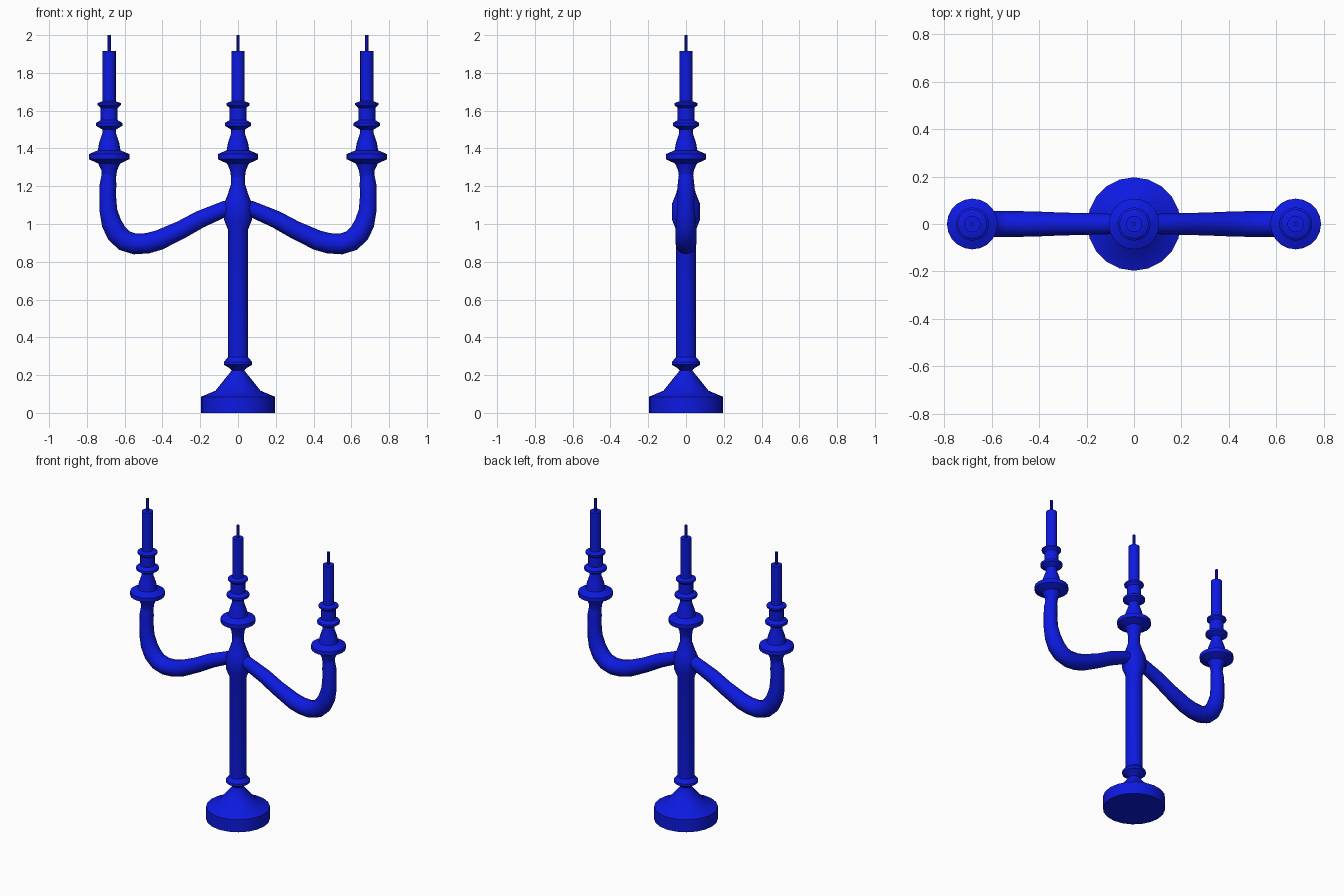
import bpy, math

if "Cube" in bpy.data.objects:
    bpy.data.objects.remove(bpy.data.objects["Cube"])

blue = bpy.data.materials.new("blue_metal")
blue.diffuse_color = (0.004, 0.01, 0.75, 1)
blue.use_nodes = True
blue.node_tree.nodes["Principled BSDF"].inputs["Base Color"].default_value = blue.diffuse_color
ARM_X = 0.682


def finish(obj, angle=40):
    obj.data.materials.clear()
    obj.data.materials.append(blue)
    bpy.ops.object.select_all(action='DESELECT')
    obj.select_set(True)
    bpy.context.view_layer.objects.active = obj
    bpy.ops.object.shade_smooth_by_angle(angle=math.radians(angle))


def lathe(name, profile, x=0.0, n=20):
    """Closed turned solid from (radius, z) pairs."""
    verts, faces = [], []
    for r, z in profile:
        for i in range(n):
            a = 2 * math.pi * i / n
            verts.append((x + r * math.cos(a), r * math.sin(a), z))
    for k in range(len(profile) - 1):
        for i in range(n):
            j = (i + 1) % n
            faces.append((k * n + i, k * n + j, (k + 1) * n + j, (k + 1) * n + i))
    faces.append(tuple(reversed(range(n))))
    faces.append(tuple(range(len(verts) - n, len(verts))))
    mesh = bpy.data.meshes.new(name)
    mesh.from_pydata(verts, [], faces)
    obj = bpy.data.objects.new(name, mesh)
    bpy.context.collection.objects.link(obj)
    finish(obj)


def tube(name, path, side):
    """Swept arm from (x, z, radius) points."""
    curve = bpy.data.curves.new(name, 'CURVE')
    curve.dimensions = '3D'
    curve.bevel_depth = 1.0
    curve.bevel_resolution = 4
    curve.use_fill_caps = True
    spline = curve.splines.new('POLY')
    spline.points.add(len(path) - 1)
    for p, (x, z, r) in zip(spline.points, path):
        p.co = (side * x, 0, z, 1)
        p.radius = r
    obj = bpy.data.objects.new(name, curve)
    bpy.context.collection.objects.link(obj)
    bpy.ops.object.select_all(action='DESELECT')
    obj.select_set(True)
    bpy.context.view_layer.objects.active = obj
    bpy.ops.object.convert(target='MESH')
    finish(bpy.context.view_layer.objects.active, 60)


# Foot, collar, stem and central hub
lathe("base_foot", [(0.197, 0), (0.197, 0.085), (0.12, 0.117), (0.033, 0.225), (0.033, 0.24)])
lathe("stem_collar", [(0.033, 0.225), (0.05, 0.24), (0.075, 0.255), (0.075, 0.27), (0.053, 0.295)])
lathe("stem", [(0.053, 0.28), (0.053, 0.97), (0.075, 1.025), (0.075, 1.105),
               (0.055, 1.155), (0.037, 1.21), (0.037, 1.27)])

# Candle holders and candles
holder = [(0.037, 1.25), (0.042, 1.285), (0.058, 1.32), (0.107, 1.343), (0.107, 1.37),
          (0.06, 1.39), (0.053, 1.43), (0.036, 1.48), (0.036, 1.50), (0.07, 1.52),
          (0.07, 1.535), (0.045, 1.55), (0.045, 1.615), (0.062, 1.63), (0.062, 1.64),
          (0.035, 1.65)]
for label, x in (("left", -ARM_X), ("center", 0), ("right", ARM_X)):
    lathe(label + "_candle_holder", holder, x)
    lathe(label + "_candle", [(0.035, 1.63), (0.035, 1.915)], x, 16)
    lathe(label + "_wick", [(0.009, 1.90), (0.009, 2.0)], x, 8)

# Curved arms
arm = [(0.0, 1.09, 0.04), (0.07, 1.08, 0.042), (0.2, 1.025, 0.046), (0.3, 0.97, 0.048),
       (0.42, 0.914, 0.053), (0.48, 0.898, 0.054), (0.545, 0.894, 0.055), (0.6, 0.911, 0.056),
       (0.642, 0.95, 0.056), (0.67, 1.005, 0.053), (0.686, 1.07, 0.047), (0.69, 1.15, 0.044),
       (0.688, 1.21, 0.044), (0.684, 1.26, 0.038), (0.682, 1.3, 0.035)]
tube("left_arm", arm, -1)
tube("right_arm", arm, 1)
